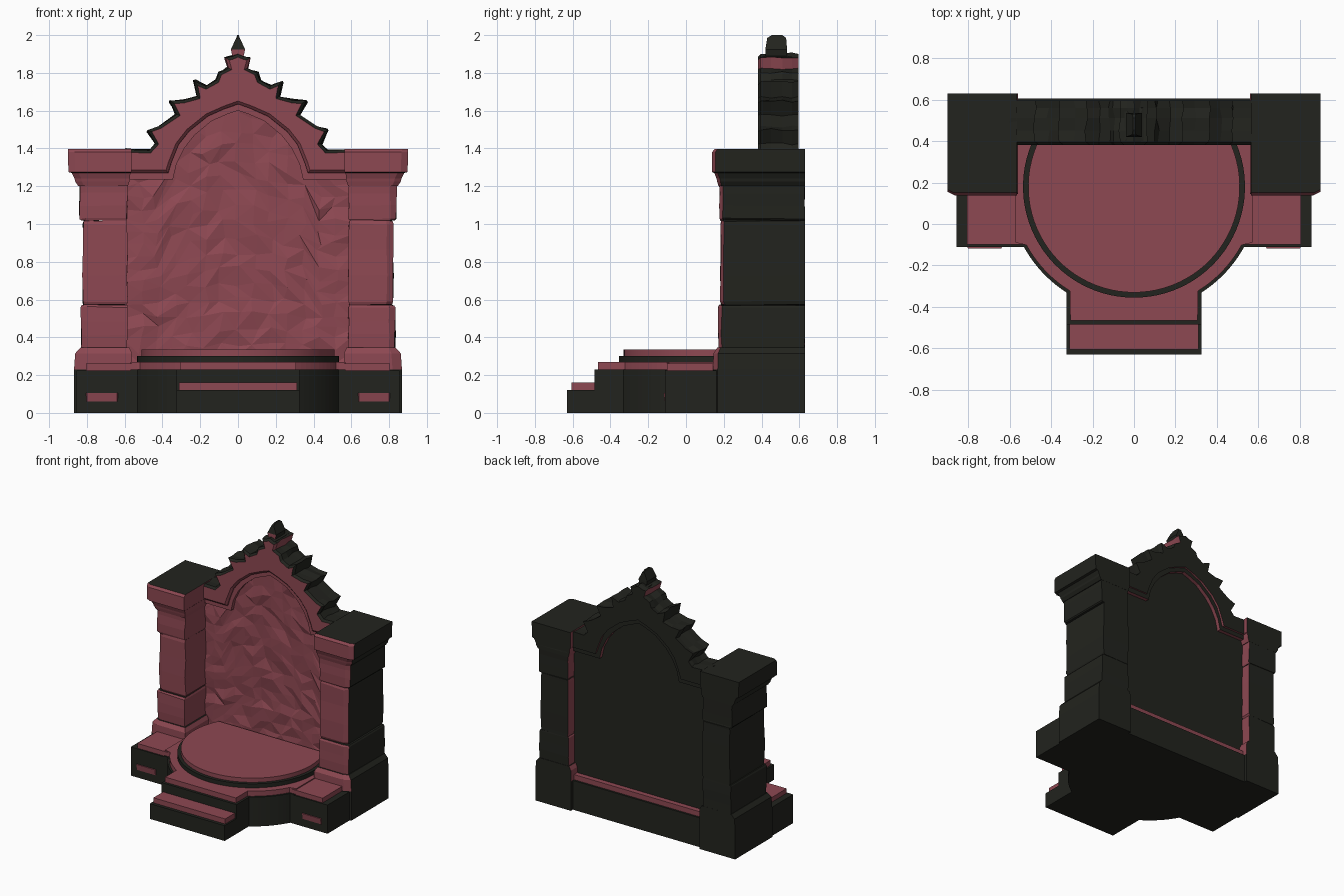
import bpy, bmesh, math, random
from mathutils import Vector

if "Cube" in bpy.data.objects:
    bpy.data.objects.remove(bpy.data.objects["Cube"])

random.seed(4)
RED, DARK = 0, 1
mats = []
for mat_name, col in (("red_stone", (0.27, 0.065, 0.085, 1)), ("dark_stone", (0.016, 0.017, 0.013, 1))):
    m = bpy.data.materials.new(mat_name)
    m.diffuse_color = col
    m.use_nodes = True
    m.node_tree.nodes["Principled BSDF"].inputs["Base Color"].default_value = m.diffuse_color
    mats.append(m)


def finish(name, bm, color, inset=0.0):
    """Fix normals, optionally bevel the front cap, colour each face, link."""
    bmesh.ops.recalc_face_normals(bm, faces=bm.faces)
    bm.normal_update()
    if inset:
        front = [f for f in bm.faces if f.normal.y < -0.95]
        bmesh.ops.inset_individual(bm, faces=front, thickness=inset, depth=inset, use_even_offset=True)
        bm.normal_update()
    for f in bm.faces:
        f.material_index = color(f.normal, f.calc_center_median()) if callable(color) else color
    me = bpy.data.meshes.new(name)
    bm.to_mesh(me)
    bm.free()
    for m in mats:
        me.materials.append(m)
    ob = bpy.data.objects.new(name, me)
    bpy.context.collection.objects.link(ob)
    return ob


def loft(name, rings, color, inset=0.0):
    bm = bmesh.new()
    vs = [[bm.verts.new(p) for p in r] for r in rings]
    n = len(vs[0])
    bm.faces.new(vs[0])
    bm.faces.new(vs[-1])
    for a, b in zip(vs, vs[1:]):
        for i in range(n):
            j = (i + 1) % n
            bm.faces.new((a[i], a[j], b[j], b[i]))
    return finish(name, bm, color, inset)


def prism(name, pts, z0, z1, color):
    return loft(name, [[(x, y, z) for x, y in pts] for z in (z0, z1)], color)


def box(name, x0, x1, y0, y1, z0, z1, color):
    return prism(name, [(x0, y0), (x1, y0), (x1, y1), (x0, y1)], z0, z1, color)


def mirrored(half):
    """Right half outline, ending anywhere, closed with its left copy."""
    return half + [(-x, y) for x, y in reversed(half) if abs(x) > 1e-6]


def arc(r, a0, a1, n, cy=0.18):
    return [(r * math.cos(math.radians(a0 + (a1 - a0) * i / n)),
             cy + r * math.sin(math.radians(a0 + (a1 - a0) * i / n))) for i in range(n + 1)]


# Platform: round-fronted body with a projecting step, and a red lip on top
prism("platform_body", mirrored([(0.57, 0.605), (0.57, -0.11)] + arc(0.605, -28.5, -57.5, 10)
                                + [(0.325, -0.485)]), 0, 0.23, DARK)
prism("platform_lip", mirrored([(0.57, 0.59), (0.57, -0.09)] + arc(0.59, -28.5, -58.5, 10)
                               + [(0.307, -0.465)]), 0.23, 0.27, RED)

# Lower step with its red tread
box("lower_step", -0.325, 0.325, -0.63, -0.45, 0, 0.12, DARK)
box("step_tread", -0.312, 0.312, -0.605, -0.46, 0.12, 0.16, RED)

# Round floor disk, its back hidden in the wall
for name, r, z0, z1, c in (("disk_rim", 0.535, 0.26, 0.302, DARK), ("disk_floor", 0.51, 0.30, 0.335, RED)):
    ob = prism(name, arc(r, -207, 27, 56), z0, z1, c)
    bpy.ops.object.select_all(action='DESELECT')
    ob.select_set(True)
    bpy.context.view_layer.objects.active = ob
    bpy.ops.object.shade_smooth_by_angle(angle=math.radians(30))


def pillar_part(name, s, sections, jit=0.0):
    """Loft of (z, inner x, outer x, front y, chamfer) sections."""
    rings = []
    for z, xi, xo, yf, c in sections:
        ring = [(xi, yf), (xo - c, yf), (xo, yf + c * 0.5), (xo, 0.63), (xi, 0.63)]
        rings.append([(s * (x + random.uniform(-jit, jit)), min(0.63, y + random.uniform(-jit, jit)),
                       z + random.uniform(-jit, jit)) for x, y in ring])

    def color(n, c):
        return RED if c.z > 0.23 and (n.y < -0.6 or n.x * s < -0.7) else DARK
    loft(name, rings, color)


for s, side in ((-1, "left"), (1, "right")):
    # Side pedestal in front of the pillar
    a, b = sorted((s * 0.53, s * 0.855))
    box(side + "_pedestal", a, b, -0.11, 0.2, 0, 0.225, DARK)
    a, b = sorted((s * 0.535, s * 0.805))
    box(side + "_pedestal_top", a, b, -0.1, 0.2, 0.225, 0.262, RED)
    a, b = sorted((s * 0.63, s * 0.81))
    prism_y = [(0.06, -0.112), (0.105, -0.118)]
    loft(side + "_pedestal_panel", [[(a, -0.1, z), (b, -0.1, z), (b - 0.01, y, z), (a + 0.01, y, z)]
                                    for z, y in prism_y], RED)
    # Pillar plinth
    pillar_part(side + "_plinth", s, [
        (0, 0.56, 0.868, 0.143, 0.05), (0.23, 0.56, 0.868, 0.143, 0.05),
        (0.315, 0.56, 0.862, 0.145, 0.05), (0.345, 0.575, 0.835, 0.165, 0.035)])
    # Shaft: three rough stone blocks
    for i, (z0, z1, xo, yf) in enumerate(((0.33, 0.57, 0.832, 0.172), (0.572, 1.018, 0.822, 0.183),
                                          (1.02, 1.24, 0.838, 0.178))):
        n = 3
        secs = [(z0, 0.59, xo - 0.006, yf + 0.006, 0.03)]
        secs += [(z0 + (z1 - z0) * (0.04 + 0.92 * k / n), 0.586, xo, yf, 0.032) for k in range(n + 1)]
        secs += [(z1, 0.59, xo - 0.006, yf + 0.006, 0.03)]
        pillar_part(f"{side}_shaft_block_{i + 1}", s, secs, 0.004)
    # Capital: flared moulding and square block
    pillar_part(side + "_capital", s, [
        (1.20, 0.583, 0.845, 0.172, 0.03), (1.225, 0.575, 0.862, 0.165, 0.035),
        (1.24, 0.572, 0.865, 0.162, 0.035), (1.27, 0.57, 0.88, 0.15, 0.035),
        (1.275, 0.565, 0.898, 0.138, 0.035), (1.38, 0.565, 0.9, 0.138, 0.035),
        (1.398, 0.565, 0.9, 0.152, 0.03)])

# Back wall panel: chiselled front, flat dark back, arched top
NX, NZ = 14, 18
bm = bmesh.new()


def wall_point(i, k, y, rough):
    x = -0.6 + 1.2 * i / NX
    if rough and 0 < i < NX:
        x += random.uniform(-0.022, 0.022)
    top = 1.33 + 0.33 * math.sqrt(max(0, 1 - (x / 0.42) ** 2))
    t = k / NZ
    if rough and 0 < k < NZ:
        t += random.uniform(-0.013, 0.013)
    return (x, y + (random.uniform(-0.011, 0.011) if rough else 0), 0.2 + t * (top - 0.2))


for y, rough in ((0.43, True), (0.55, False)):
    g = [[bm.verts.new(wall_point(i, k, y, rough)) for k in range(NZ + 1)] for i in range(NX + 1)]
    for i in range(NX):
        for k in range(NZ):
            q = (g[i][k], g[i + 1][k], g[i + 1][k + 1], g[i][k + 1])
            if rough:
                d = random.randint(0, 1)
                bm.faces.new((q[d], q[d + 1], q[d + 2]))
                bm.faces.new((q[d], q[d + 2], q[(d + 3) % 4]))
            else:
                bm.faces.new(q[::-1])
for f in bm.faces:
    f.normal_update()
bmesh.ops.bridge_loops(bm, edges=[e for e in bm.edges if e.is_boundary])
finish("wall_panel", bm, lambda n, c: RED if c.y < 0.48 else DARK)

# Arch with leaf spikes along its outer edge; front bevelled, inner reveal red
outer = [(0.6, 1.395), (0.47, 1.39), (0.438, 1.425), (0.478, 1.497), (0.415, 1.52), (0.325, 1.58),
         (0.362, 1.652), (0.29, 1.655), (0.217, 1.675), (0.233, 1.757), (0.17, 1.73), (0.115, 1.76),
         (0.10, 1.80), (0.05, 1.825), (0.066, 1.88), (0.035, 1.885), (0, 1.90)]
inner = [(0.6, 1.27), (0.37, 1.27), (0.355, 1.32), (0.315, 1.42), (0.26, 1.49), (0.16, 1.57),
         (0.07, 1.61), (0, 1.635)]
opening = [(0.6, 1.235), (0.345, 1.235), (0.325, 1.32), (0.285, 1.40), (0.23, 1.47), (0.14, 1.545),
           (0.06, 1.58), (0, 1.6)]


def band(out, inn):
    left = [(-x, z) for x, z in reversed(out[:-1])]
    return out + left + [(-x, z) for x, z in inn] + list(reversed(inn[:-1]))


def arch_color(n, c):
    if n.y < -0.9:
        return RED
    if n.y > 0.9:
        return DARK
    return RED if n.x * c.x + n.z * (c.z - 1.2) < 0 else DARK


rings = []
for y in (0.395, 0.45, 0.51, 0.56, 0.595):
    j = 0.009 if 0.4 < y < 0.59 else 0
    rings.append([(x + random.uniform(-j, j), y, z + random.uniform(-j, j)) for x, z in band(outer, inner)])
loft("arch", rings, arch_color, 0.015)

# Recessed inner moulding of the arch
trim_out = [(x if x > 0.5 else x * 1.05, z + 0.02) for x, z in inner]
loft("arch_moulding", [[(x, y, z) for x, z in band(trim_out, opening)] for y in (0.405, 0.58)], arch_color)

# Finial
finial = [(1.84, 0.03, 0.38, 0.57), (1.885, 0.045, 0.40, 0.56), (1.89, 0.03, 0.42, 0.535),
          (1.925, 0.038, 0.42, 0.535), (1.985, 0.009, 0.43, 0.53), (2.0, 0.004, 0.455, 0.51)]
loft("finial", [[(-w, y0, z), (w, y0, z), (w, y1, z), (-w, y1, z)] for z, w, y0, y1 in finial],
     lambda n, c: RED if n.y < -0.7 and c.z < 1.92 else DARK)
